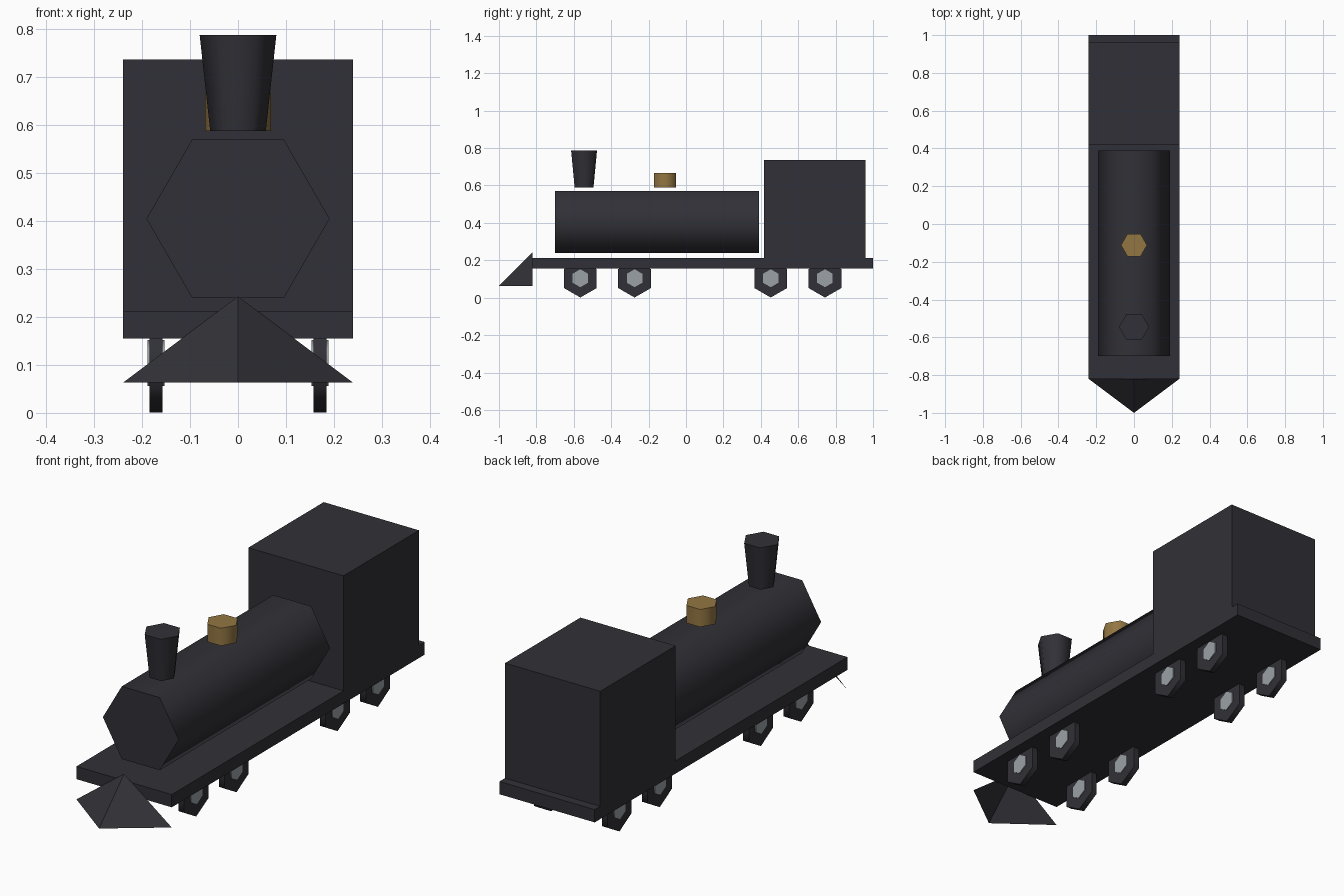
import bpy, bmesh
from math import cos, sin, tau
from mathutils import Vector

if "Cube" in bpy.data.objects:
    bpy.data.objects.remove(bpy.data.objects["Cube"])

X, Y, Z = Vector((1, 0, 0)), Vector((0, 1, 0)), Vector((0, 0, 1))


def material(name, rgb):
    mat = bpy.data.materials.new(name)
    mat.use_nodes = True
    mat.diffuse_color = (*rgb, 1)
    mat.node_tree.nodes["Principled BSDF"].inputs["Base Color"].default_value = (*rgb, 1)
    return mat


black = material("charcoal black", (0.03, 0.03, 0.038))
brass = material("brass", (0.29, 0.18, 0.055))
steel = material("pale steel", (0.32, 0.355, 0.375))


def finish(bm, name, mat):
    mesh = bpy.data.meshes.new(name)
    bm.to_mesh(mesh)
    bm.free()
    mesh.materials.append(mat)
    obj = bpy.data.objects.new(name, mesh)
    bpy.context.collection.objects.link(obj)
    return obj


def box(name, low, high, mat):
    low, high = Vector(low), Vector(high)
    bm = bmesh.new()
    bmesh.ops.create_cube(bm, size=1)
    bmesh.ops.scale(bm, vec=high - low, verts=bm.verts)
    bmesh.ops.translate(bm, vec=(low + high) / 2, verts=bm.verts)
    return finish(bm, name, mat)


def hex_barrel(name, start, axis, corner, length, r0, r1, mat):
    """Six-sided barrel with smooth sides, flat ends and a corner along the given direction."""
    bm = bmesh.new()
    side = axis.cross(corner)
    rings = []
    for offset, r in ((0, r0), (length, r1)):
        centre = Vector(start) + axis * offset
        rings.append([bm.verts.new(centre + r * (corner * cos(i * tau / 6) + side * sin(i * tau / 6)))
                      for i in range(6)])
    a, b = rings
    for i in range(6):
        j = (i + 1) % 6
        bm.faces.new((a[i], a[j], b[j], b[i])).smooth = True
    for cap in (bm.faces.new(a[::-1]), bm.faces.new(b)):
        for edge in cap.edges:
            edge.smooth = False
    return finish(bm, name, mat)


# Running deck and cab
box("deck", (-0.24, -0.82, 0.155), (0.24, 1, 0.213), black)
box("cab", (-0.24, 0.417, 0.213), (0.24, 0.96, 0.737), black)

# Boiler with its chimney and dome
hex_barrel("boiler", (0, -0.7, 0.405), Y, X, 1.09, 0.191, 0.191, black)
hex_barrel("chimney", (0, -0.545, 0.588), Z, X, 0.2, 0.058, 0.08, black)
hex_barrel("steam_dome", (0, -0.112, 0.588), Z, X, 0.08, 0.069, 0.069, brass)

# Cowcatcher: two open sloping plates meeting at a ridge
bm = bmesh.new()
apex = bm.verts.new((0, -0.82, 0.243))
tip = bm.verts.new((0, -1, 0.063))
right = bm.verts.new((-0.24, -0.82, 0.063))
left = bm.verts.new((0.24, -0.82, 0.063))
bm.faces.new((apex, right, tip))
bm.faces.new((apex, tip, left))
finish(bm, "cowcatcher", black)

# Wheels with hubs showing on both faces
for side, label in ((1, "left"), (-1, "right")):
    for number, y in enumerate((-0.565, -0.275, 0.453, 0.743), 1):
        x = side * 0.171
        hex_barrel(f"{label}_wheel_{number}", (x - 0.014, y, 0.102), X, Z, 0.028, 0.101, 0.101, black)
        hex_barrel(f"{label}_hub_{number}", (x - 0.018, y, 0.104), X, Z, 0.036, 0.048, 0.048, steel)
